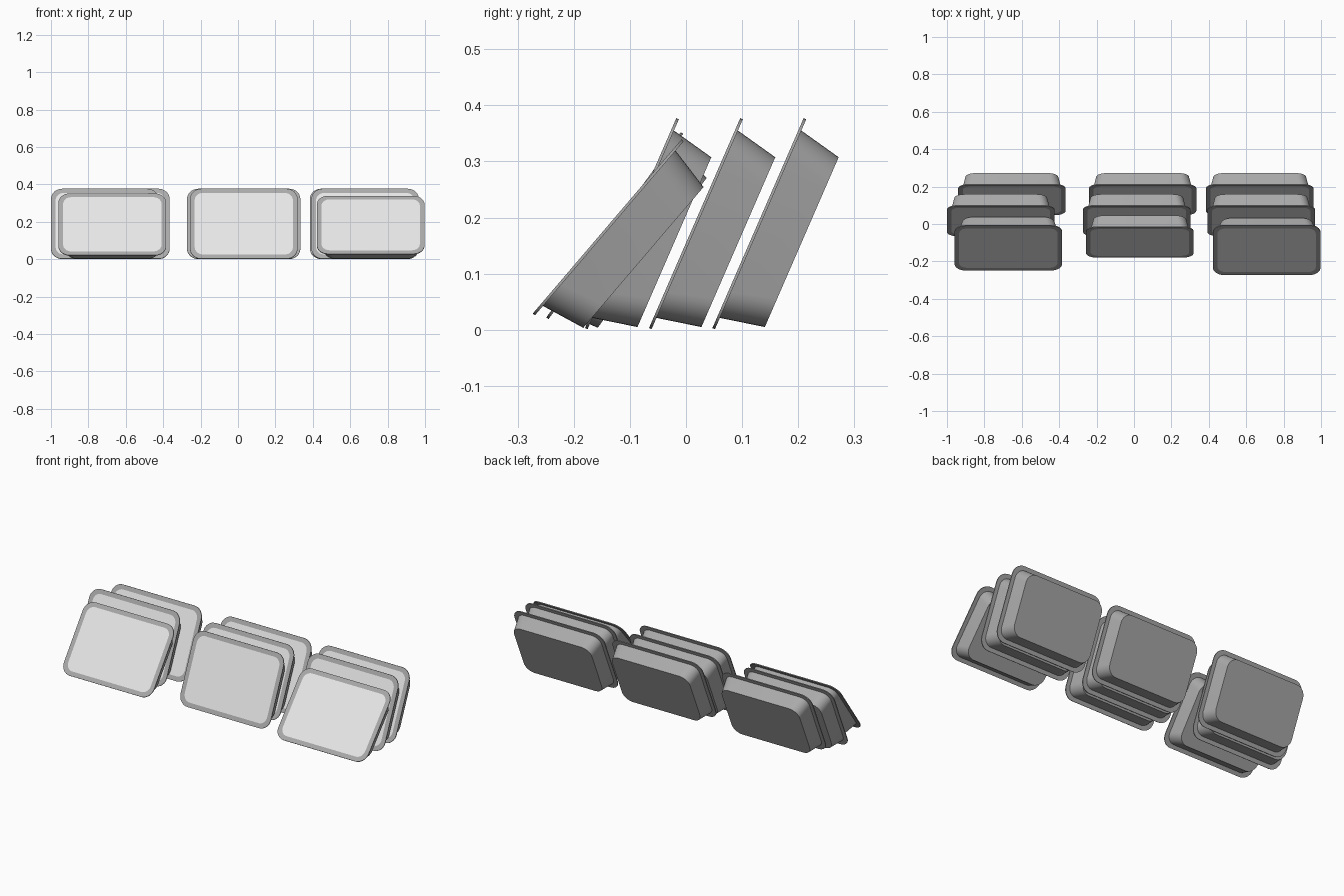
import bpy, bmesh, math

cube = bpy.data.objects.get("Cube")
if cube:
    bpy.data.objects.remove(cube)


def make_material(name, value):
    mat = bpy.data.materials.new(name)
    mat.use_nodes = True
    colour = (value, value, value, 1)
    mat.diffuse_color = colour
    bsdf = next(n for n in mat.node_tree.nodes if n.type == 'BSDF_PRINCIPLED')
    bsdf.inputs["Base Color"].default_value = colour
    return mat


WIDTH, HEIGHT, LIP = 0.575, 0.408, 0.022


def rounded_loop(bm, inset, radius, depth, steps=8):
    """Rounded rectangle in the XZ plane, its rim bottom resting on z = 0."""
    half_w, half_h = WIDTH / 2 - inset - radius, HEIGHT / 2 - inset - radius
    verts = []
    for corner, (sx, sz) in enumerate([(1, 1), (-1, 1), (-1, -1), (1, -1)]):
        for i in range(steps + 1):
            a = math.pi / 2 * (corner + i / steps)
            verts.append(bm.verts.new((sx * half_w + radius * math.cos(a), depth,
                                       HEIGHT / 2 + sz * half_h + radius * math.sin(a))))
    return verts


def tray_mesh():
    bm = bmesh.new()
    # inset, corner radius, depth: film edge, rim front, rim back, body mouth, body base
    sections = [(LIP + 0.003, 0.042, 0), (0, 0.06, 0), (0, 0.06, 0.005),
                (LIP, 0.05, 0.005), (LIP + 0.017, 0.055, 0.085)]
    loops = [rounded_loop(bm, *s) for s in sections]
    film = bm.faces.new(loops[0])
    film.material_index = 1
    for a, b in zip(loops, loops[1:]):
        for i in range(len(a)):
            j = (i + 1) % len(a)
            bm.faces.new((a[i], a[j], b[j], b[i]))
    bm.faces.new(loops[-1])
    bmesh.ops.recalc_face_normals(bm, faces=bm.faces[:])
    mesh = bpy.data.meshes.new("tray")
    bm.to_mesh(mesh)
    bm.free()
    mesh.materials.append(make_material("grey plastic", 0.40))
    mesh.materials.append(make_material("pale film", 0.80))
    return mesh


mesh = tray_mesh()
UPRIGHT = 23.5
# Each stack: x centres from back to front, then the front tray's y, z and lean
stacks = {
    "right": ((-0.653, -0.7125, -0.672), (-0.249, 0.022, 36)),
    "middle": ((0.046, 0.015, 0.031), (-0.180, 0.003, UPRIGHT)),
    "left": ((0.672, 0.68, 0.7095), (-0.273, 0.029, 40.5)),
}
for side, (centres, front) in stacks.items():
    rests = [(0.047, 0.003, UPRIGHT), (-0.066, 0.003, UPRIGHT), front]
    for row, x, (y, z, lean) in zip(("back", "centre", "front"), centres, rests):
        tray = bpy.data.objects.new(f"{side}_stack_{row}_tray", mesh)
        tray.location = (x, y, z)
        tray.rotation_euler.x = -math.radians(lean)
        bpy.context.collection.objects.link(tray)

# Smooth corners, crisp rim and base edges
bpy.ops.object.select_all(action='DESELECT')
tray.select_set(True)
bpy.context.view_layer.objects.active = tray
bpy.ops.object.shade_smooth_by_angle(angle=math.radians(30))
